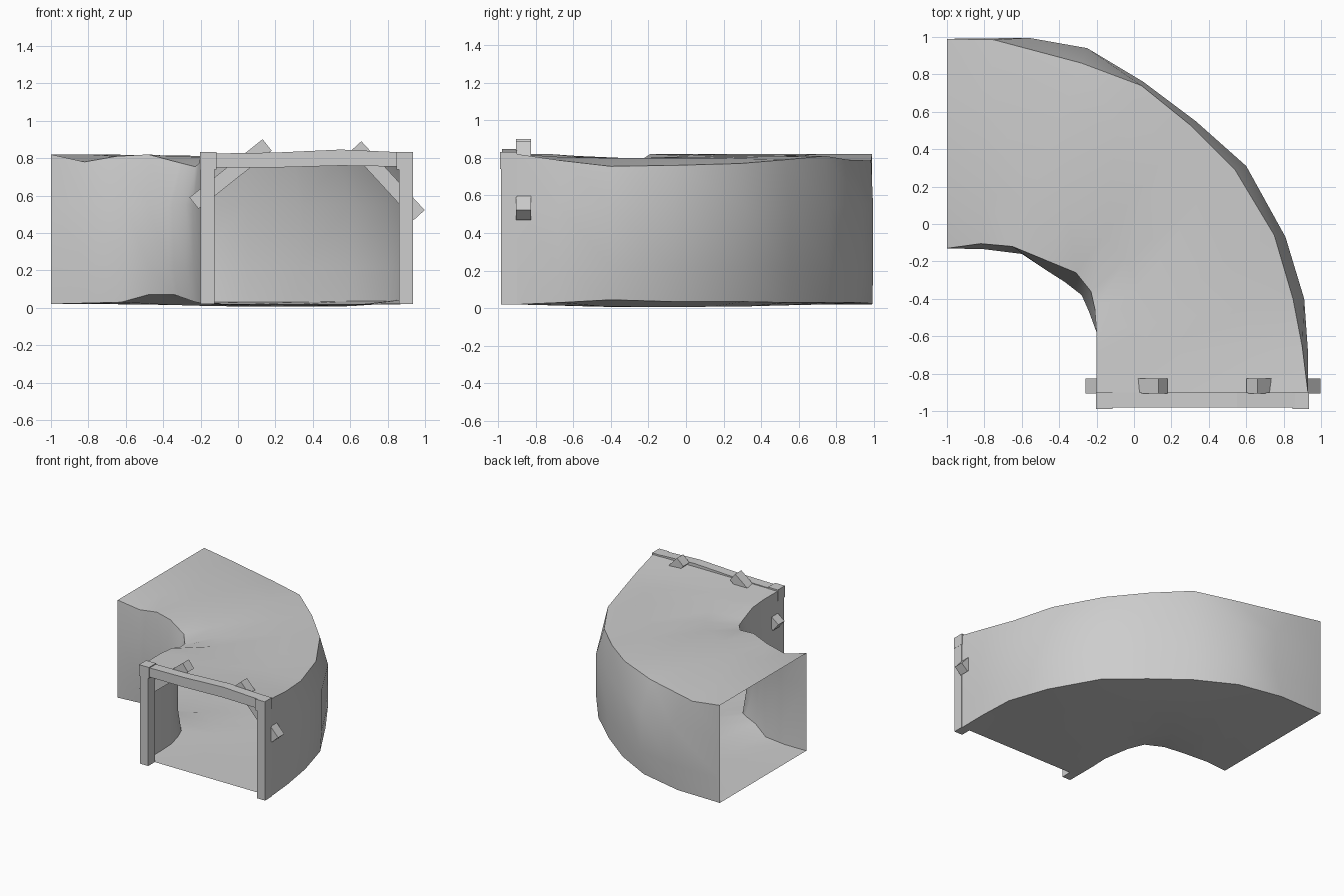
import bpy
import bmesh
import math
from mathutils import Vector

cube = bpy.data.objects.get("Cube")
if cube:
    bpy.data.objects.remove(cube, do_unlink=True)

# Single plain grey
colour = (0.61, 0.61, 0.61, 1)
grey = bpy.data.materials.new("plain_grey")
grey.use_nodes = True
grey.diffuse_color = colour
grey.node_tree.nodes["Principled BSDF"].inputs["Base Color"].default_value = colour


def finish(name, bm):
    """Turn a bmesh into a named object in the scene."""
    bmesh.ops.recalc_face_normals(bm, faces=bm.faces)
    mesh = bpy.data.meshes.new(name)
    bm.to_mesh(mesh)
    bm.free()
    mesh.materials.append(grey)
    obj = bpy.data.objects.new(name, mesh)
    bpy.context.scene.collection.objects.link(obj)
    return obj


def timber(name, outline, front, back):
    """Extrude an x-z outline from front to back along y."""
    bm = bmesh.new()
    face = bm.faces.new([bm.verts.new((x, front, z)) for x, z in outline])
    result = bmesh.ops.extrude_face_region(bm, geom=[face])
    moved = [v for v in result["geom"] if isinstance(v, bmesh.types.BMVert)]
    bmesh.ops.translate(bm, verts=moved, vec=(0, back - front, 0))
    return finish(name, bm)


def box_outline(left, right, low, high):
    return [(left, low), (right, low), (right, high), (left, high)]


def brace(name, centre, direction):
    """Diagonal square timber crossing a corner of the frame."""
    along = Vector(direction).normalized() * 0.25
    across = Vector((-along.y, along.x)).normalized() * 0.039
    c = Vector(centre)
    timber(name, [c - along - across, c + along - across,
                  c + along + across, c - along + across], -0.905, -0.825)


def rail(points):
    return [Vector(p) for p in points]


# Tunnel: plan rails from the side opening round to the front opening
outer_wall = rail([(-1, .99), (-.56, .995), (-.25, .94), (.05, .76), (.33, .55),
                   (.6, .31), (.81, -.07), (.91, -.4), (.93, -.68), (.93, -.9)])
outer_roof = rail([(-1, .99), (-.75, .985), (-.28, .86), (.04, .74), (.3, .53),
                   (.54, .29), (.75, -.06), (.85, -.4), (.9, -.66), (.93, -.9)])
inner_roof = rail([(-1, -.13), (-.82, -.105), (-.65, -.12), (-.48, -.19), (-.31, -.26),
                   (-.23, -.36), (-.21, -.45), (-.2, -.58), (-.2, -.72), (-.2, -.9)])
inner_wall = rail([(-1, -.13), (-.8, -.135), (-.6, -.16), (-.48, -.24), (-.37, -.31),
                   (-.28, -.38), (-.24, -.47), (-.2, -.58), (-.2, -.72), (-.2, -.9)])

# Heights of the worn edges, and of the middle of the roof and floor
outer_high = [.82, .785, .79, .81, .79, .77, .76, .755, .785, .82]
outer_low = [.02, .025, .03, .03, .03, .035, .035, .045, .03, .02]
inner_high = [.82, .78, .81, .82, .775, .755, .77, .81, .82, .82]
inner_low = [.02, .025, .03, .07, .07, .04, .03, .025, .02, .02]
roof_mid = [.82, .82, .815, .81, .805, .8, .8, .8, .805, .82]
floor_mid = [.02, .02, .018, .015, .01, .008, .006, .01, .015, .02]

bm = bmesh.new()
rings = []
for i in range(len(outer_wall)):
    outer_floor = outer_roof[i].lerp(outer_wall[i], 0.7)
    inner_floor = inner_roof[i].lerp(inner_wall[i], 0.5)
    # Walls bulge at mid height; roof and floor curl at their edges
    section = [(outer_floor, outer_low[i]), (outer_wall[i], 0.22),
               (outer_wall[i], 0.55), (outer_roof[i], outer_high[i]),
               (outer_roof[i].lerp(inner_roof[i], 0.25), roof_mid[i]),
               (outer_roof[i].lerp(inner_roof[i], 0.75), roof_mid[i]),
               (inner_roof[i], inner_high[i]), (inner_wall[i], 0.55),
               (inner_wall[i], 0.22), (inner_floor, inner_low[i]),
               (inner_floor.lerp(outer_floor, 0.25), floor_mid[i]),
               (inner_floor.lerp(outer_floor, 0.75), floor_mid[i])]
    rings.append([bm.verts.new((p.x, p.y, z)) for p, z in section])
for a, b in zip(rings, rings[1:]):
    for k in range(len(a)):
        n = (k + 1) % len(a)
        bm.faces.new((a[k], a[n], b[n], b[k]))
tunnel = finish("tunnel_bend", bm)
bpy.ops.object.select_all(action="DESELECT")
tunnel.select_set(True)
bpy.context.view_layer.objects.active = tunnel
bpy.ops.object.shade_smooth_by_angle(angle=math.radians(45))

# Timber frame at the front opening
for side, left, right, head_left, head_right in (
        ("right", -.2, -.125, -.204, -.115), ("left", .86, .935, .847, .936)):
    timber(side + "_post", box_outline(left, right, .02, .74), -.985, -.9)
    timber(side + "_post_head", box_outline(head_left, head_right, .74, .832), -.99, -.898)
timber("lintel", [(-.12, .75), (.2, .75), (.55, .76), (.86, .755),
                  (.86, .832), (.55, .846), (.2, .83), (-.12, .825)], -.98, -.9)
brace("right_brace", (-.04, .715), (.39, .31))
brace("left_brace", (.80, .68), (.34, -.37))
